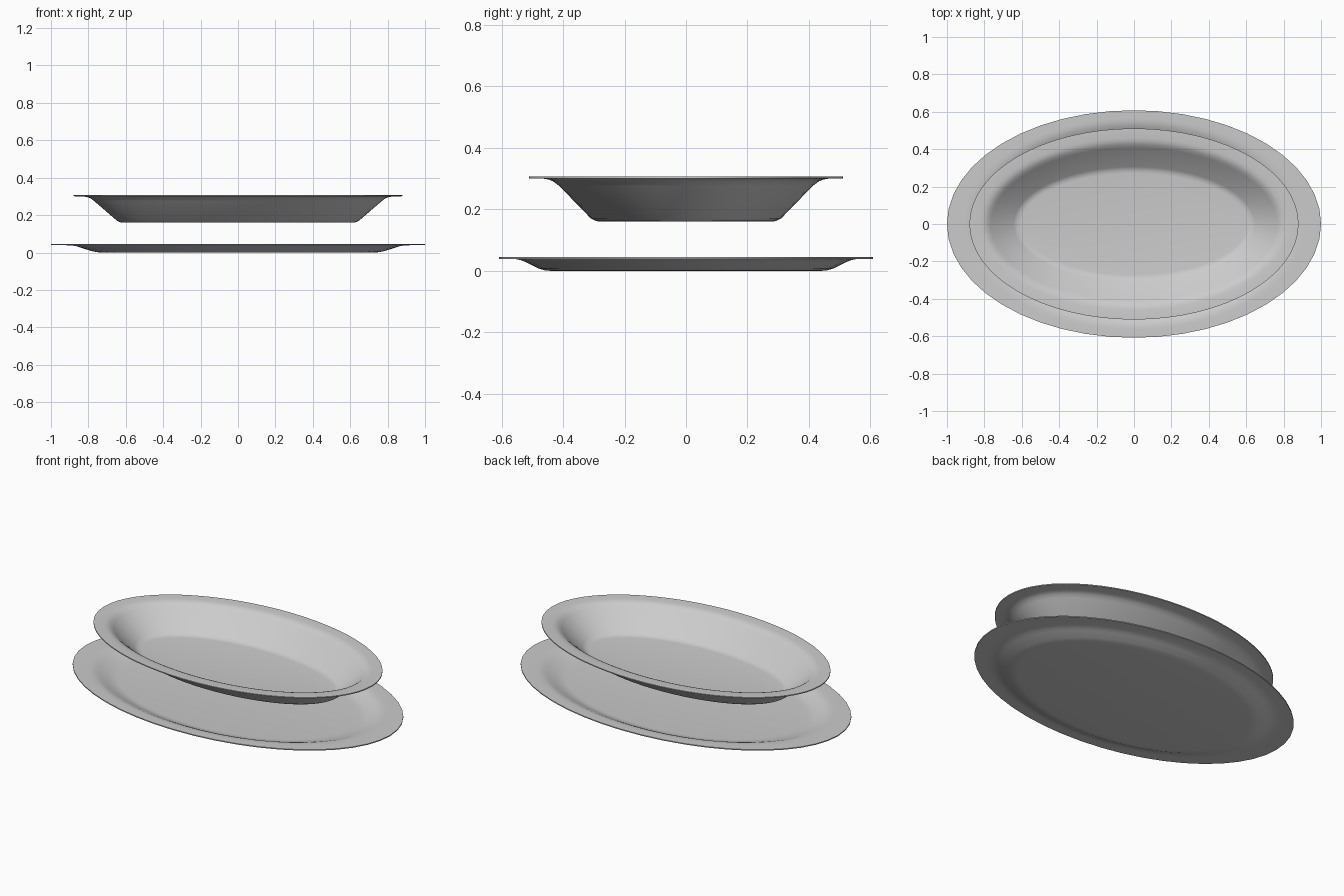
import bpy, bmesh, math

if "Cube" in bpy.data.objects:
    bpy.data.objects.remove(bpy.data.objects["Cube"])

T = 0.006  # wall thickness


def oval_dish(name, profile, segments):
    """Loft oval rings (rx, ry, z) from floor to rim, doubled for thickness."""
    inner = [(a - 0.004 * (i < len(profile) - 1), b - 0.004 * (i < len(profile) - 1), z + T)
             for i, (a, b, z) in enumerate(profile)]
    rings = profile + inner[::-1]
    bm = bmesh.new()
    loops = []
    for rx, ry, z in rings:
        loops.append([bm.verts.new((rx * math.cos(2 * math.pi * k / segments),
                                    ry * math.sin(2 * math.pi * k / segments), z))
                      for k in range(segments)])
    for lo, hi in zip(loops, loops[1:]):
        for k in range(segments):
            n = (k + 1) % segments
            bm.faces.new((lo[k], lo[n], hi[n], hi[k]))
    bm.faces.new(loops[0][::-1])
    bm.faces.new(loops[-1])
    bmesh.ops.recalc_face_normals(bm, faces=bm.faces)
    mesh = bpy.data.meshes.new(name)
    bm.to_mesh(mesh)
    bm.free()
    obj = bpy.data.objects.new(name, mesh)
    bpy.context.collection.objects.link(obj)
    bpy.ops.object.select_all(action='DESELECT')
    obj.select_set(True)
    bpy.context.view_layer.objects.active = obj
    bpy.ops.object.shade_smooth_by_angle(angle=math.radians(40))
    return obj


# Shallow serving plate below
oval_dish("lower_plate", [
    (0.730, 0.440, 0.000), (0.755, 0.460, 0.002), (0.785, 0.480, 0.008),
    (0.840, 0.516, 0.026), (0.865, 0.534, 0.034), (0.890, 0.552, 0.038),
    (0.920, 0.568, 0.039), (1.000, 0.608, 0.039)], 48)

# Deep bowl hovering above
oval_dish("upper_dish", [
    (0.610, 0.275, 0.160), (0.630, 0.292, 0.162), (0.648, 0.310, 0.171),
    (0.770, 0.412, 0.276), (0.790, 0.432, 0.291), (0.808, 0.446, 0.297),
    (0.830, 0.463, 0.300), (0.880, 0.511, 0.301)], 64)
